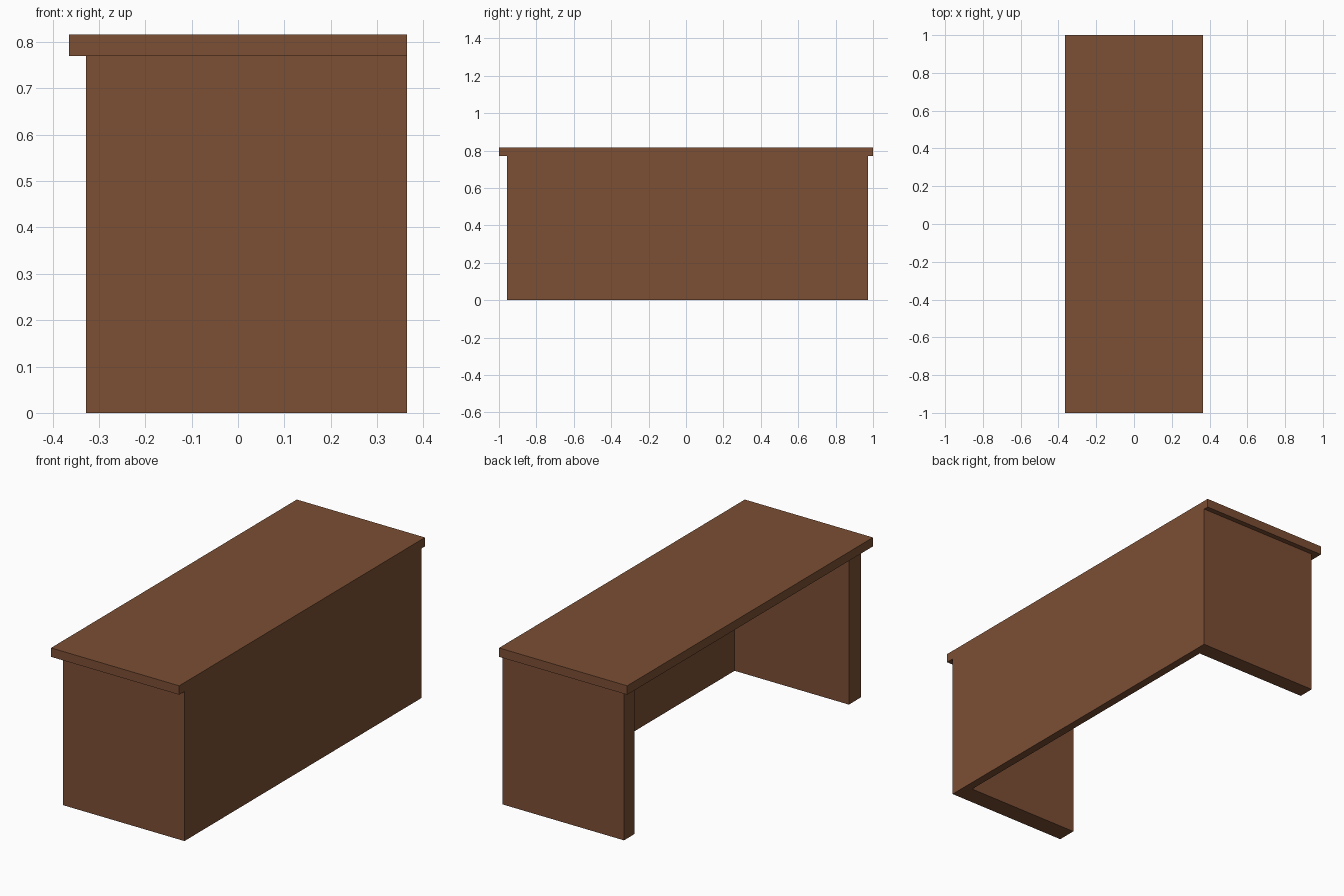
import bpy

if "Cube" in bpy.data.objects:
    bpy.data.objects.remove(bpy.data.objects["Cube"])

wood = bpy.data.materials.new("brown_wood")
wood.diffuse_color = (0.200, 0.077, 0.034, 1)
wood.use_nodes = True
wood.node_tree.nodes["Principled BSDF"].inputs["Base Color"].default_value = wood.diffuse_color


def box(name, lo, hi):
    """Axis-aligned box between two corners."""
    bpy.ops.mesh.primitive_cube_add(size=1, location=[(a + b) / 2 for a, b in zip(lo, hi)])
    ob = bpy.context.object
    ob.name = name
    ob.scale = [b - a for a, b in zip(lo, hi)]
    bpy.ops.object.transform_apply(location=False, rotation=False, scale=True)
    ob.data.materials.append(wood)
    return ob


FRONT_X, BACK_X = 0.365, -0.328   # flush side / open side of the base
Y0, Y1 = -0.957, 0.973            # outer ends of the base
T0, T1 = 0.10, 0.084              # end panel thicknesses
UNDER, TOP = 0.77, 0.816

# overhanging desk top
box("desk_top", (-0.365, -1, UNDER), (FRONT_X, 1, TOP))

# end panels
box("left_end_panel", (BACK_X, Y0, 0), (FRONT_X, Y0 + T0, UNDER))
box("right_end_panel", (BACK_X, Y1 - T1, 0), (FRONT_X, Y1, UNDER))

# thin modesty panel closing the flush side
box("modesty_panel", (FRONT_X - 0.042, Y0 + T0, 0), (FRONT_X, Y1 - T1, UNDER))
